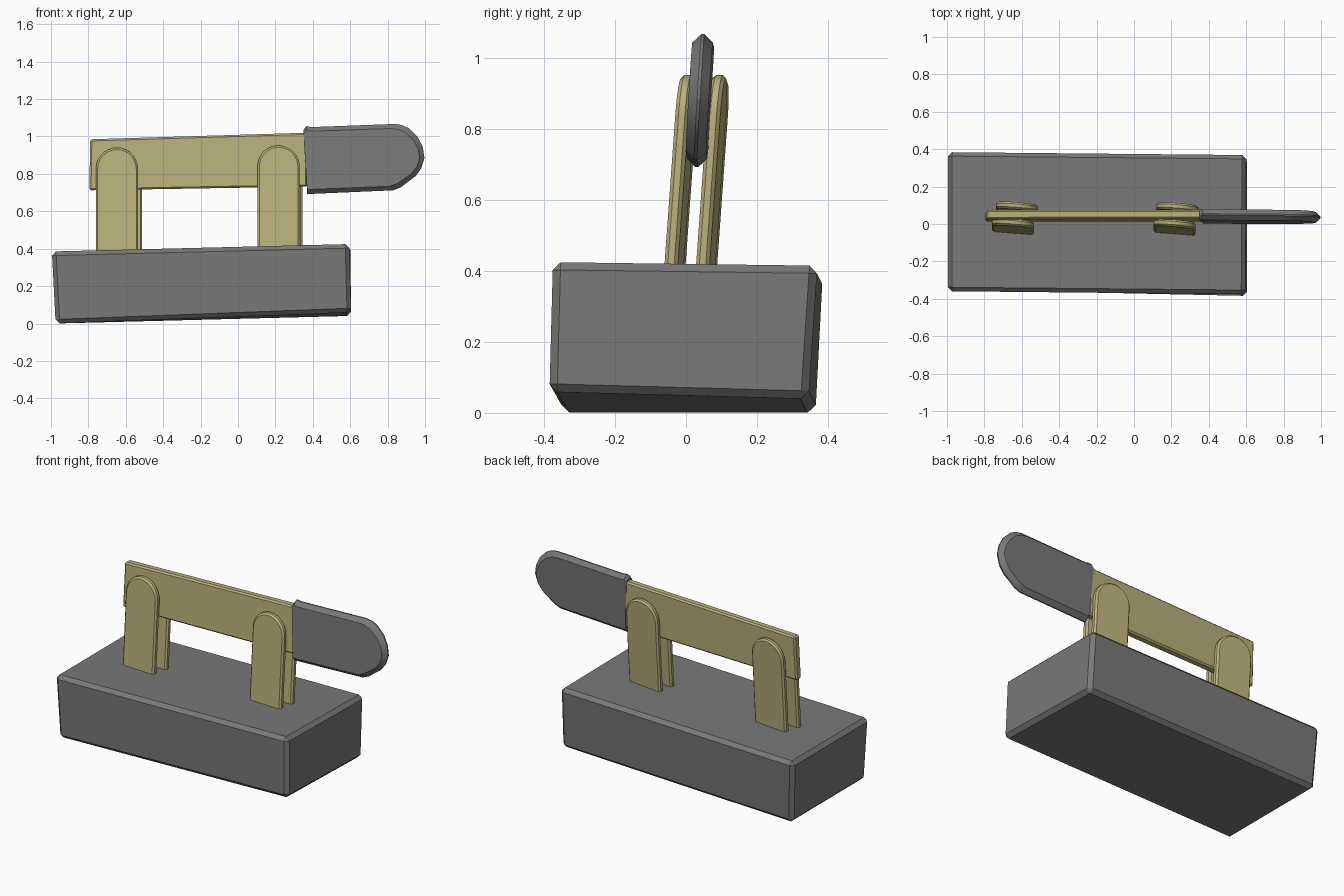
import bpy, bmesh, math

if "Cube" in bpy.data.objects:
    bpy.data.objects.remove(bpy.data.objects["Cube"])


def material(name, colour):
    m = bpy.data.materials.new(name)
    m.diffuse_color = (*colour, 1)
    m.use_nodes = True
    m.node_tree.nodes["Principled BSDF"].inputs["Base Color"].default_value = m.diffuse_color
    return m


brass = material("brass", (0.49, 0.44, 0.20))
grey = material("dark_grey", (0.19, 0.19, 0.19))


def finish(name, bm, mat, bevel=0, segments=1, smooth=20):
    bmesh.ops.recalc_face_normals(bm, faces=bm.faces)
    me = bpy.data.meshes.new(name)
    bm.to_mesh(me)
    bm.free()
    ob = bpy.data.objects.new(name, me)
    bpy.context.collection.objects.link(ob)
    me.materials.append(mat)
    bpy.context.view_layer.objects.active = ob
    ob.select_set(True)
    if bevel:
        mod = ob.modifiers.new("bevel", "BEVEL")
        mod.width, mod.segments, mod.limit_method = bevel, segments, 'ANGLE'
        mod.angle_limit = math.radians(40)
        bpy.ops.object.modifier_apply(modifier="bevel")
    if smooth:
        bpy.ops.object.shade_smooth_by_angle(angle=math.radians(smooth))
    ob.select_set(False)
    return ob


def loft(rings):
    """Closed solid from a list of equal-length rings."""
    bm = bmesh.new()
    vs = [[bm.verts.new(p) for p in r] for r in rings]
    n = len(vs[0])
    for a, b in zip(vs, vs[1:]):
        for i in range(n):
            j = (i + 1) % n
            bm.faces.new((a[i], a[j], b[j], b[i]))
    bm.faces.new(vs[0])
    bm.faces.new(vs[-1][::-1])
    return bm


def ring(pts, off, cy, cx, cz, lean, yaw):
    """Place an x-z profile at depth off, leaning and yawed about its centre."""
    return [(x, cy + off + (z - cz) * lean + (x - cx) * yaw, z) for x, z in pts]


# Slightly warped base block
left = [(-0.975, -0.35, 0.0), (-0.995, -0.36, 0.385),
        (-0.995, 0.385, 0.385), (-0.975, 0.365, 0.0)]
right = [(0.605, -0.385, 0.06), (0.595, -0.375, 0.425),
         (0.60, 0.37, 0.415), (0.605, 0.345, 0.04)]
finish("base", loft([left, right]), grey, 0.022, 1, smooth=0)

# Upright clip plates, two pairs with round tops
clips = [("left_front", -0.647, -0.008, 0.94), ("left_back", -0.625, 0.081, 0.94),
         ("right_front", 0.217, -0.013, 0.952), ("right_back", 0.232, 0.076, 0.952)]
for label, cx, cy, top in clips:
    r = 0.113
    pts = [(cx - r, 0.34), (cx + r, 0.34)]
    for i in range(15):
        a = math.pi * i / 14
        pts.append((cx + r * math.cos(a), top - r + r * math.sin(a)))
    bm = loft([ring(pts, o, cy, cx, 0.7, 0.072, -0.08) for o in (-0.019, 0.019)])
    finish(label + "_clip", bm, brass, 0.01)

# Blade bar
bar = [(-0.795, 0.712), (0.37, 0.732), (0.37, 1.02), (-0.79, 0.985)]
bm = loft([ring(bar, o, 0.045, -0.2, 0.87, 0.05, 0) for o in (-0.024, 0.024)])
finish("blade", bm, brass, 0.009)

# Handle grip with round end and chamfered rim
grip = [(0.37, 0.692), (0.83, 0.712), (0.87, 0.728), (0.95, 0.788), (0.98, 0.83),
        (0.997, 0.885), (0.988, 0.942), (0.96, 0.998), (0.915, 1.043), (0.88, 1.06),
        (0.84, 1.067), (0.39, 1.05), (0.365, 1.055), (0.35, 1.035)]
inner = [(0.36 + (x - 0.36) * 0.96, 0.88 + (z - 0.88) * 0.87) for x, z in grip]
bm = loft([ring(p, o, 0.039, 0.6, 0.88, 0.06, -0.01)
           for p, o in ((inner, -0.029), (grip, -0.004), (grip, 0.004), (inner, 0.029))])
finish("handle_grip", bm, grey, smooth=25)
